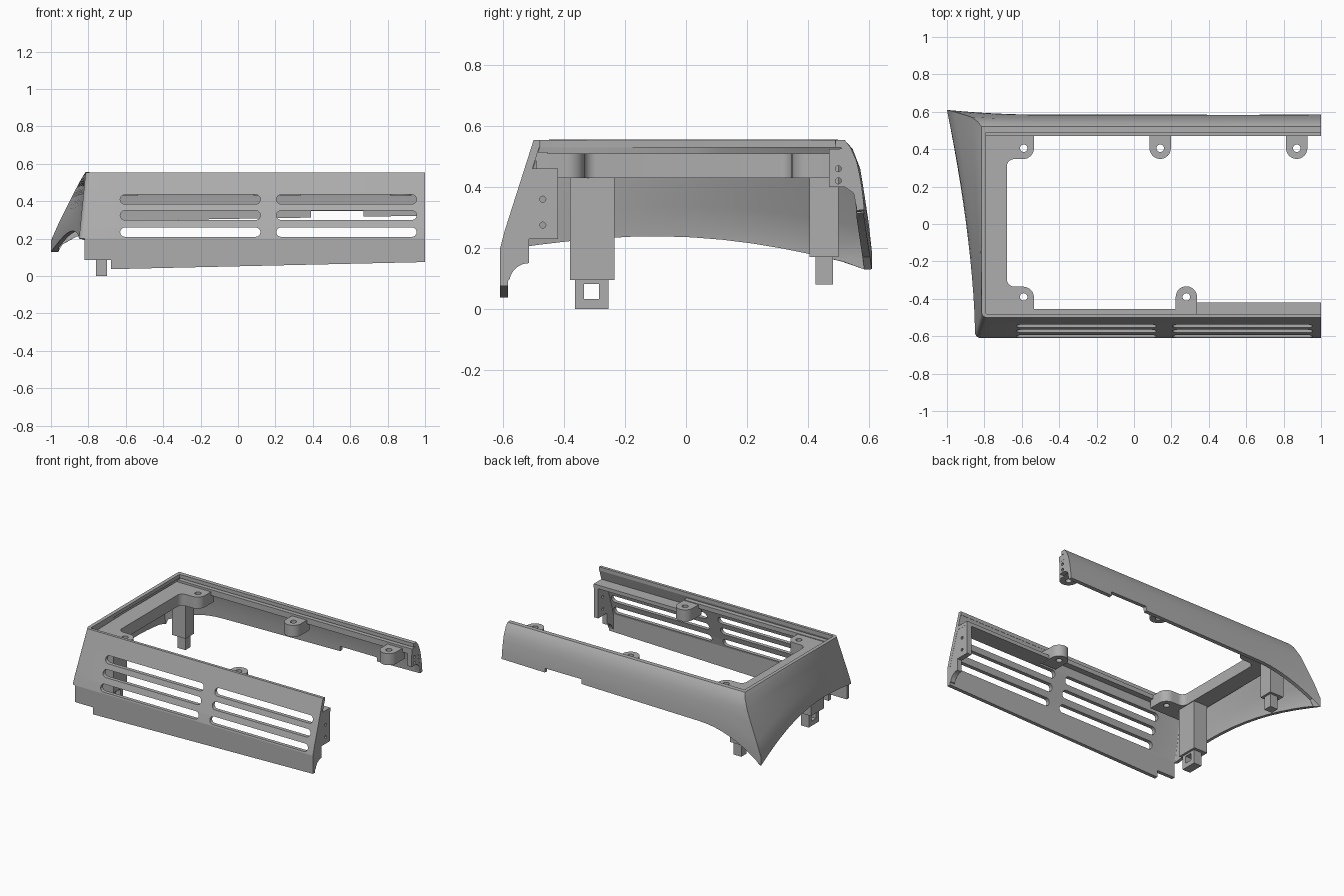
import bpy, bmesh
from math import sin, cos, pi, radians
from mathutils import Vector

cube = bpy.data.objects.get("Cube")
if cube:
    bpy.data.objects.remove(cube)

grey = bpy.data.materials.new("mid_grey_plastic")
grey.use_nodes = True
GREY = (0.42, 0.42, 0.42, 1)
grey.diffuse_color = GREY
grey.node_tree.nodes["Principled BSDF"].inputs["Base Color"].default_value = GREY


def make(name, verts, faces):
    mesh = bpy.data.meshes.new(name)
    mesh.from_pydata(verts, [], faces)
    mesh.materials.append(grey)
    ob = bpy.data.objects.new(name, mesh)
    bpy.context.collection.objects.link(ob)
    return ob


def prism(name, outline, axis, lo, hi):
    """Extrude a 2D outline along one axis."""
    def place(p, d):
        q = list(p)
        q.insert("xyz".index(axis), d)
        return q
    n = len(outline)
    verts = [place(p, d) for d in (lo, hi) for p in outline]
    faces = [range(n), range(n, 2 * n)]
    faces += [(i, (i + 1) % n, n + (i + 1) % n, n + i) for i in range(n)]
    ob = make(name, verts, [tuple(f) for f in faces])
    bm = bmesh.new()
    bm.from_mesh(ob.data)
    bmesh.ops.recalc_face_normals(bm, faces=bm.faces)
    bm.to_mesh(ob.data)
    bm.free()
    return ob


def box(name, x, y, z):
    return prism(name, [(x[0], y[0]), (x[1], y[0]), (x[1], y[1]), (x[0], y[1])], "z", *z)


def arc(cx, cy, r, a, b, n=8):
    angles = [radians(a + (b - a) * i / n) for i in range(n + 1)]
    return [(cx + r * cos(t), cy + r * sin(t)) for t in angles]


def finish(ob, cutters=()):
    """Cut holes, bake the modifiers and smooth the shallow edges."""
    for c in cutters:
        c.hide_render = True
        m = ob.modifiers.new("cut", "BOOLEAN")
        m.operation, m.solver, m.object = "DIFFERENCE", "EXACT", c
    bpy.context.view_layer.update()
    dg = bpy.context.evaluated_depsgraph_get()
    baked = bpy.data.meshes.new_from_object(ob.evaluated_get(dg))
    ob.modifiers.clear()
    ob.data = baked
    for c in cutters:
        bpy.data.objects.remove(c)
    bpy.ops.object.select_all(action="DESELECT")
    ob.select_set(True)
    bpy.context.view_layer.objects.active = ob
    bpy.ops.object.shade_smooth_by_angle(angle=radians(30))


# Curved outer shell: rows run from the rim down to the lower edge
crease = [Vector(p) for p in (
    (-.79, .49, .555), (-.815, .52, .555), (-.835, .547, .525), (-.87, .572, .46),
    (-.91, .585, .38), (-.96, .6, .28), (-1, .61, .19), (-1, .61, .13))]
back = [(.49, .555), (.52, .555), (.54, .53), (.56, .485),
        (.57, .44), (.577, .4), (.582, .36), (.585, .325)]
levels = [.555, .555, .54, .46, .4, .33, .26, .2]
ROWS = range(len(levels))


def back_row(k, x):
    y, z = back[k]
    return Vector((x, y, z - .025 * (1 - x) / 1.5 * (k / 7) ** 2))


def front_y(k):
    return -.48 if k == 0 else max(-.61, -.5 - .11 * (.555 - levels[k]) / .345)


def left_x(k):
    return -.79 if k == 0 else -.815 - .035 * (.555 - levels[k]) / .355


stations = [[back_row(k, x) for k in ROWS] for x in (1, .5, 0)]
for i in range(9):
    u = i / 8
    col = []
    for k in ROWS:
        p = back_row(k, -.5)
        q = p.lerp(crease[k], u * u)
        q.x = p.x + (crease[k].x - p.x) * u
        col.append(q)
    stations.append(col)
for i in range(1, 13):
    s = 1 - i / 12
    col = []
    for k in ROWS:
        r = .003 if k == 0 else .03
        y0, c = front_y(k) + r, crease[k]
        x = left_x(k) + (c.x - left_x(k)) * s ** 1.6
        z = levels[k] + (c.z - levels[k]) * s * s + .055 * sin(pi * s) * (k / 7) ** 2
        col.append(Vector((x, y0 + (c.y - y0) * s, z)))
    stations.append(col)
for i in range(1, 6):
    a = pi / 2 * i / 5
    col = []
    for k in ROWS:
        r = .003 if k == 0 else .03
        col.append(Vector((left_x(k) + r - r * cos(a), front_y(k) + r - r * sin(a), levels[k])))
    stations.append(col)
stations.append([Vector((1, front_y(k), levels[k])) for k in ROWS])

n = len(levels)
faces = [(i * n + k, i * n + k + 1, (i + 1) * n + k + 1, (i + 1) * n + k)
         for i in range(len(stations) - 1) for k in range(n - 1)]
shell = make("outer_shell", [p for col in stations for p in col], faces)
solid = shell.modifiers.new("thickness", "SOLIDIFY")
solid.thickness, solid.offset, solid.use_even_offset = .025, -1, True

# Vent slots and the notch in the back edge
cutters = [box("notch_cutter", (.39, .67), (.5, .7), (.2, .347))]
for x0, x1 in ((-.63, .12), (.205, .955)):
    for z in (.41, .325, .235):
        slot = arc(x1 - .025, z, .025, -90, 90) + arc(x0 + .025, z, .025, 90, 270)
        cutters.append(prism("slot_cutter", slot, "y", -.7, -.45))
finish(shell, cutters)

# Vertical skirt under the front vents
finish(prism("front_skirt", [(-.82, .2), (-.82, .085), (-.68, .085), (-.68, .037),
                             (1, .075), (1, .2)], "y", -.61, -.585))


def screw_hole(x, y):
    return prism("hole_cutter", arc(x, y, .02, 0, 345, 23), "z", .3, .6)


# Left shelf with a rounded screw tab at both corners
outline = ([(-.8, -.48), (-.535, -.48)] + arc(-.593, -.393, .058, 0, 90)
           + arc(-.64, -.295, .04, 270, 180) + arc(-.64, .307, .04, 180, 90)
           + arc(-.593, .405, .058, -90, 0) + [(-.535, .5), (-.8, .5)])
shelf = prism("left_shelf", outline, "z", .43, .51)
finish(shelf, [screw_hole(-.59, -.39), screw_hole(-.59, .405)])

# Screw tabs along the back and front rails
for name, x, y, wall in (("back_tab_middle", .14, .405, .5), ("back_tab_end", .87, .405, .5),
                         ("front_tab", .28, -.39, -.49)):
    turn = (180, 360) if wall > 0 else (180, 0)
    tab = prism(name, arc(x, y, .057, *turn, 16) + [(x + .057, wall), (x - .057, wall)], "z", .43, .51)
    finish(tab, [screw_hole(x, y)])

# Inner ledges of the rails
finish(box("back_ledge", (-.79, 1), (.47, .53), (.485, .525)))
finish(box("front_ledge", (-.79, .335), (-.505, -.455), (.485, .515)))
finish(box("front_wide_ledge", (.335, 1), (-.525, -.42), (.435, .46)))


# End ribs with fixing holes
def end_rib(name, profile, holes):
    rib = prism(name, profile, "x", .965, .999)
    finish(rib, [prism("hole_cutter", arc(y, z, .01, 0, 330, 11), "x", .9, 1.1) for y, z in holes])


end_rib("front_end_rib", [(-.525, .46), (-.42, .46), (-.42, .23), (-.515, .23), (-.515, .15)]
        + arc(-.515, .085, .065, 90, 170) + [(-.605, .08), (-.605, .21)],
        [(-.47, .36), (-.47, .275)])
end_rib("back_end_rib", [(.47, .52), (.47, .4), (.52, .4), (.55, .38), (.56, .33),
                         (.58, .33), (.565, .45), (.535, .53)], [(.5, .46), (.5, .42)])

# Legs with clip feet
for name, y0, y1, z, f0, f1, foot_z in (("front", -.38, -.235, .095, -.365, -.255, .0),
                                        ("rear", .405, .5, .17, .425, .482, .08)):
    finish(box(name + "_leg", (-.79, -.685), (y0, y1), (z, .44)))
    foot = box(name + "_clip_foot", (-.76, -.7), (f0, f1), (foot_z, z + .01))
    window = [box("window_cutter", (-.9, -.6), (-.335, -.285), (.033, .082))] if name == "front" else []
    finish(foot, window)
